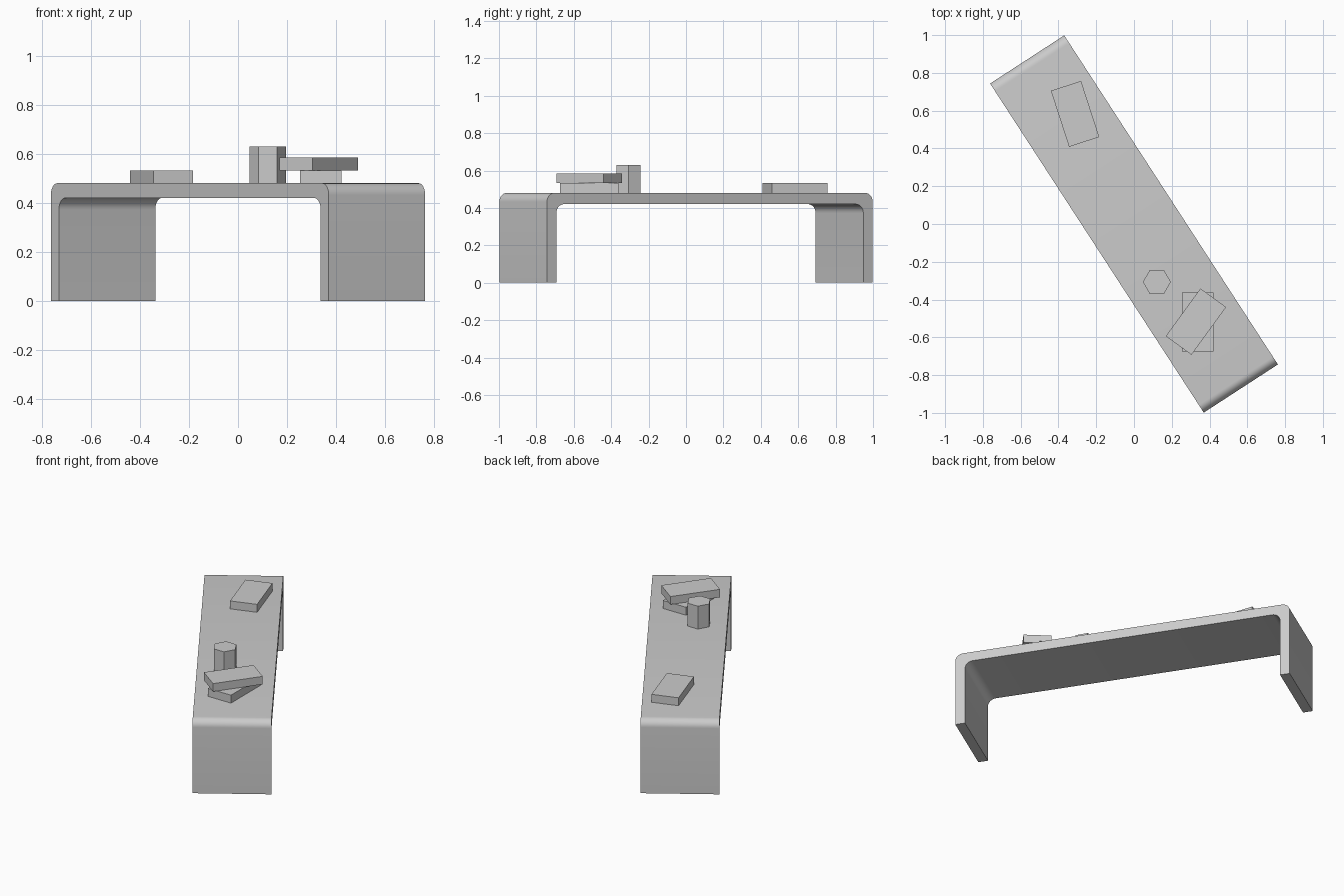
import bpy, bmesh
from math import radians, sin, cos, pi

if "Cube" in bpy.data.objects:
    bpy.data.objects.remove(bpy.data.objects["Cube"])

WIDTH, HALF_LEN, HEIGHT, THICK, RADIUS = 0.468, 1.0385, 0.48, 0.06, 0.048
TURN = radians(33)


def add_object(name, bm, location, turn):
    bmesh.ops.recalc_face_normals(bm, faces=bm.faces)
    mesh = bpy.data.meshes.new(name)
    bm.to_mesh(mesh)
    bm.free()
    obj = bpy.data.objects.new(name, mesh)
    obj.location = location
    obj.rotation_euler.z = turn
    bpy.context.collection.objects.link(obj)
    return obj


def arch(half, top, steps=8):
    """Open outline of an upside-down U with rounded corners, left to right."""
    right = [(half - RADIUS + RADIUS * cos(a), top - RADIUS + RADIUS * sin(a))
             for a in (pi / 2 * i / steps for i in range(steps + 1))]
    right = [(half, 0)] + right
    return [(-y, z) for y, z in right] + right[::-1]


def book(name, x, y, z, turn):
    bm = bmesh.new()
    bmesh.ops.create_cube(bm, size=1)
    bmesh.ops.scale(bm, vec=(0.168, 0.312, 0.052), verts=bm.verts)
    return add_object(name, bm, (x, y, z + 0.026), radians(turn))


# Bench: folded slab, profile extruded across its width
bm = bmesh.new()
outline = arch(HALF_LEN, HEIGHT) + arch(HALF_LEN - THICK, HEIGHT - THICK)[::-1]
profile = bm.faces.new([bm.verts.new((-WIDTH / 2, y, z)) for y, z in outline])
side = bmesh.ops.extrude_face_region(bm, geom=[profile])
bmesh.ops.translate(bm, vec=(WIDTH, 0, 0),
                    verts=[v for v in side["geom"] if isinstance(v, bmesh.types.BMVert)])
bench = add_object("bench", bm, (0, 0, 0), TURN)
bpy.context.view_layer.objects.active = bench
bench.select_set(True)
bpy.ops.object.shade_smooth_by_angle(angle=radians(30))

# Books lying on the seat
book("single_book", -0.312, 0.583, HEIGHT, 18)
book("lower_book", 0.337, -0.518, HEIGHT, 0)
book("upper_book", 0.328, -0.517, HEIGHT + 0.052, -36)

# Six-sided cup
bm = bmesh.new()
ring = [bm.verts.new((0.074 * cos(pi / 3 * i), 0.074 * sin(pi / 3 * i), 0)) for i in range(6)]
base = bm.faces.new(ring)
cap = bmesh.ops.extrude_face_region(bm, geom=[base])
bmesh.ops.translate(bm, vec=(0, 0, 0.15),
                    verts=[v for v in cap["geom"] if isinstance(v, bmesh.types.BMVert)])
add_object("cup", bm, (0.121, -0.307, HEIGHT), 0)
